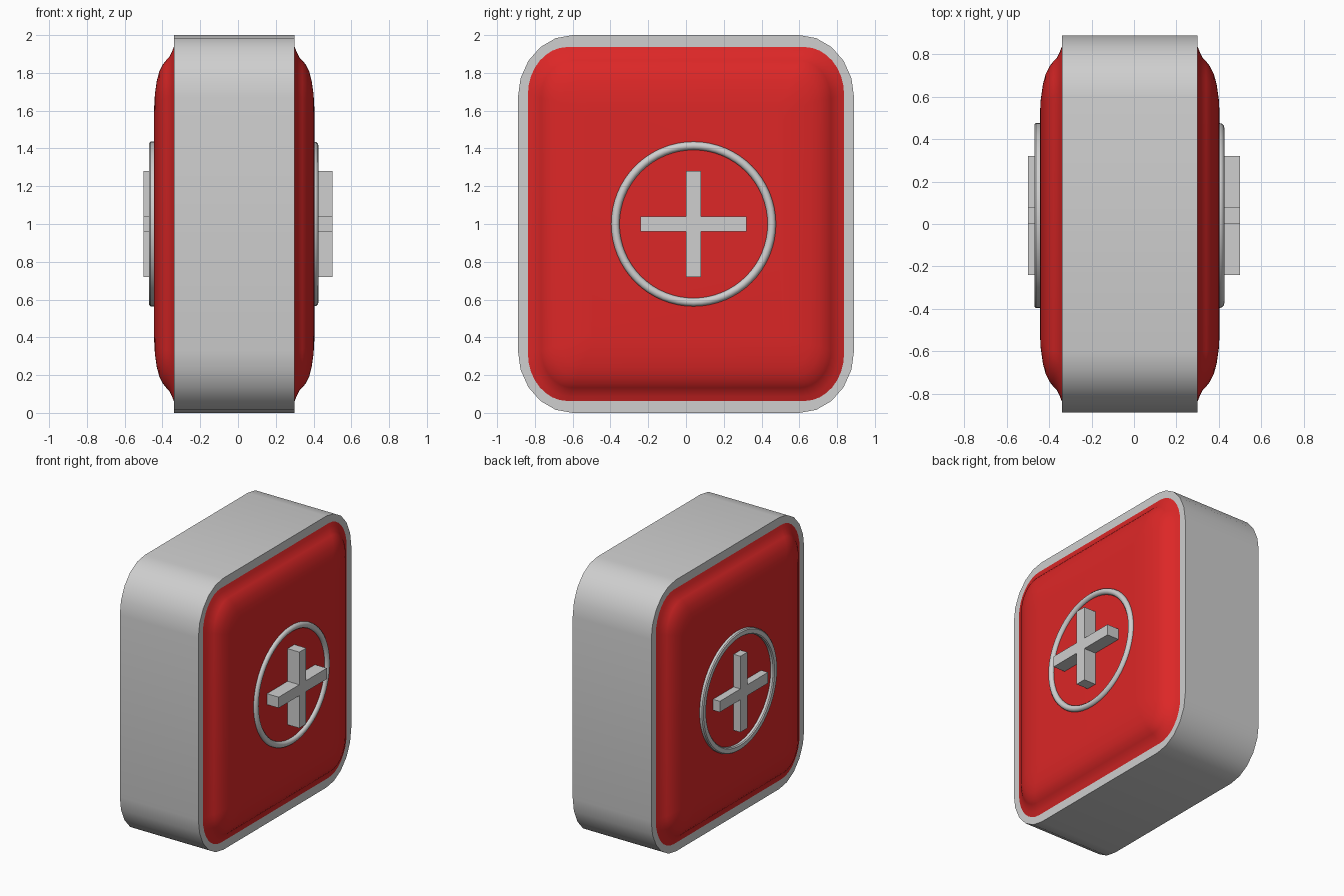
import bpy, bmesh
from math import pi, cos, sin, radians
from mathutils import Matrix

cube = bpy.data.objects.get("Cube")
if cube:
    bpy.data.objects.remove(cube, do_unlink=True)


def material(name, rgb):
    m = bpy.data.materials.new(name)
    m.use_nodes = True
    m.diffuse_color = (*rgb, 1)
    m.node_tree.nodes["Principled BSDF"].inputs["Base Color"].default_value = (*rgb, 1)
    return m


GREY = material("light grey", (0.62, 0.62, 0.62))
RED = material("red", (0.72, 0.02, 0.02))


def finish(name, bm, mat, angle=None):
    bmesh.ops.recalc_face_normals(bm, faces=bm.faces)
    mesh = bpy.data.meshes.new(name)
    bm.to_mesh(mesh)
    bm.free()
    mesh.materials.append(mat)
    ob = bpy.data.objects.new(name, mesh)
    bpy.context.collection.objects.link(ob)
    if angle:
        bpy.ops.object.select_all(action='DESELECT')
        bpy.context.view_layer.objects.active = ob
        ob.select_set(True)
        bpy.ops.object.shade_smooth_by_angle(angle=radians(angle))
    return ob


def rounded_rect(hy, hz, ry, rz, seg):
    """Outline in the y-z plane, centred on z = 1."""
    pts = []
    for q, (sy, sz) in enumerate([(1, 1), (-1, 1), (-1, -1), (1, -1)]):
        for i in range(seg + 1):
            a = (q + i / seg) * pi / 2
            pts.append((sy * (hy - ry) + ry * cos(a), 1 + sz * (hz - rz) + rz * sin(a)))
    return pts


def loft(name, sections, mat, angle):
    """Skin a list of (x, outline) sections and cap both ends."""
    bm = bmesh.new()
    rings = [[bm.verts.new((x, y, z)) for y, z in pts] for x, pts in sections]
    n = len(rings[0])
    for a, b in zip(rings, rings[1:]):
        for i in range(n):
            j = (i + 1) % n
            bm.faces.new((a[i], a[j], b[j], b[i]))
    bm.faces.new(rings[0])
    bm.faces.new(rings[-1])
    return finish(name, bm, mat, angle)


# Outer casing
shell = rounded_rect(0.89, 1.0, 0.29, 0.33, 5)
loft("casing", [(-0.34, shell), (0.30, shell)], GREY, 40)

# Padded panels: (height above casing, inset from panel edge)
PAD = [(-0.05, 0), (0.0, 0), (0.01, 0.025), (0.025, 0.055), (0.04, 0.07), (0.058, 0.092),
       (0.077, 0.13), (0.09, 0.18), (0.1, 0.25), (0.104, 0.32)]
for name, side, base in (("left_panel", 1, 0.30), ("right_panel", -1, 0.34)):
    sections = []
    for h, inset in PAD:
        r = max(0.21 - inset * 0.6, 0.05)
        outline = rounded_rect(0.837 - inset, 0.937 - inset, r, r * 1.2, 8)
        sections.append((side * (base + h), outline))
    loft(name, sections, RED, 60)


# Emblem rings, swept from an x-radius cross-section
def ring(name, section, angle):
    bm = bmesh.new()
    n = 64
    loops = []
    for i in range(n):
        a = 2 * pi * i / n
        loops.append([bm.verts.new((x, 0.04 + r * cos(a), 1 + r * sin(a))) for x, r in section])
    m = len(section)
    for i in range(n):
        a, b = loops[i], loops[(i + 1) % n]
        for k in range(m):
            j = (k + 1) % m
            bm.faces.new((a[k], a[j], b[j], b[k]))
    return finish(name, bm, GREY, angle)


tube = [(0.404 + 0.022 * cos(k * pi / 6), 0.414 + 0.022 * sin(k * pi / 6)) for k in range(12)]
ring("left_ring", tube, 60)
band = [(-0.42, 0.392), (-0.463, 0.392), (-0.47, 0.399), (-0.47, 0.429), (-0.463, 0.436), (-0.42, 0.436)]
ring("right_ring", band, 30)

# Cross running through the body
bm = bmesh.new()
A, B = 0.04, 0.28
outline = [(A, A), (A, B), (-A, B), (-A, A), (-B, A), (-B, -A),
           (-A, -A), (-A, -B), (A, -B), (A, -A), (B, -A), (B, A)]
face = bm.faces.new([bm.verts.new((-0.5, 0.04 + y, 1 + z)) for y, z in outline])
out = bmesh.ops.extrude_face_region(bm, geom=[face])
tip = [g for g in out["geom"] if isinstance(g, bmesh.types.BMVert)]
bmesh.ops.translate(bm, verts=tip, vec=(1.0, 0, 0))
finish("cross", bm, GREY)
